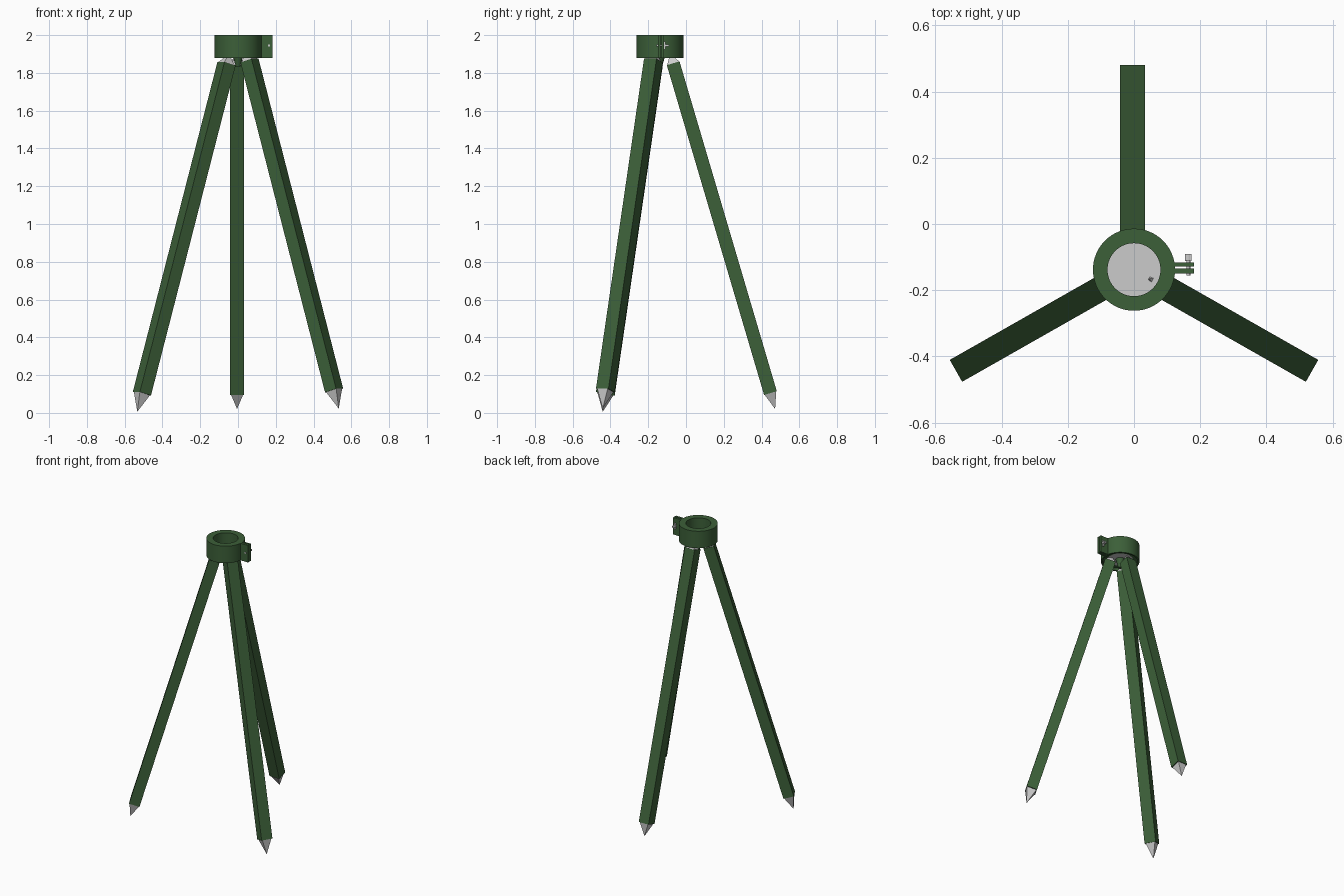
import bpy, bmesh, math
from mathutils import Matrix, Vector

if "Cube" in bpy.data.objects:
    bpy.data.objects.remove(bpy.data.objects["Cube"])

green = bpy.data.materials.new("green_paint")
green.diffuse_color = (0.045, 0.115, 0.04, 1)
green.use_nodes = True
green.node_tree.nodes["Principled BSDF"].inputs["Base Color"].default_value = green.diffuse_color
HUB = Vector((0, -0.138, 0))


def finish(name, bm, mat=None, smooth=False):
    bmesh.ops.recalc_face_normals(bm, faces=bm.faces)
    me = bpy.data.meshes.new(name)
    bm.to_mesh(me)
    bm.free()
    ob = bpy.data.objects.new(name, me)
    bpy.context.collection.objects.link(ob)
    if mat:
        me.materials.append(mat)
    if smooth:
        bpy.ops.object.select_all(action='DESELECT')
        ob.select_set(True)
        bpy.context.view_layer.objects.active = ob
        bpy.ops.object.shade_smooth_by_angle(angle=math.radians(35))
    return ob


def box(name, lo, hi, mat=None):
    lo, hi = Vector(lo), Vector(hi)
    bm = bmesh.new()
    bmesh.ops.create_cube(bm, size=1, matrix=Matrix.Translation((lo + hi) / 2)
                          @ Matrix.Diagonal((*(hi - lo), 1)))
    return finish(name, bm, mat)


def cone(name, r1, r2, depth, matrix, mat=None, sides=32):
    bm = bmesh.new()
    bmesh.ops.create_cone(bm, cap_ends=True, segments=sides, radius1=r1,
                          radius2=r2, depth=depth, matrix=matrix)
    return finish(name, bm, mat, smooth=True)


def lathe(name, profile, mat, steps=64):
    bm = bmesh.new()
    vs = [bm.verts.new((r, 0, z)) for r, z in profile]
    es = [bm.edges.new((vs[i - 1], vs[i])) for i in range(len(vs))]
    bmesh.ops.spin(bm, geom=vs + es, cent=(0, 0, 0), axis=(0, 0, 1),
                   angle=math.tau, steps=steps)
    bmesh.ops.remove_doubles(bm, verts=bm.verts, dist=1e-5)
    bmesh.ops.translate(bm, verts=bm.verts, vec=HUB)
    return finish(name, bm, mat, smooth=True)


def pyramid(name, base, length, half, frame):
    # square spike along local +z (or -z for a negative length)
    bm = bmesh.new()
    q = [bm.verts.new((base[0] + sx * half, sy * half, base[1]))
         for sx, sy in ((-1, -1), (1, -1), (1, 1), (-1, 1))]
    tip = bm.verts.new((base[0], 0, base[1] + length))
    bm.faces.new(q)
    for i in range(4):
        bm.faces.new((q[i - 1], q[i], tip))
    bm.transform(frame)
    return finish(name, bm)


# Socket ring, recessed underneath, with a grey floor
lathe("socket_ring", [(0.08, 2.0), (0.124, 2.0), (0.124, 1.88), (0.113, 1.88),
                      (0.113, 1.897), (0.08, 1.897)], green)
cone("socket_floor", 0.081, 0.081, 0.012, Matrix.Translation(HUB + Vector((0, 0, 1.903))), sides=64)
cone("centre_boss", 0.012, 0.03, 0.065, Matrix.Translation(HUB + Vector((0, 0, 1.867))), green)

# Legs: square bars with a ground spike and a tapered grey head
W, D = 0.076, 0.07
top, foot = Vector((0.070, 1.851)), Vector((0.585, 0.105))
axis = top - foot
L = axis.length
tilt = math.atan2(axis.x, axis.y)
for name, ang, lift, side, spike in (("back", 90, 0.0, 0.005, 0.088),
                                     ("left", 209.6, -0.003, 0.0, 0.1),
                                     ("right", 330.4, 0.014, 0.0, 0.1)):
    frame = (Matrix.Translation(HUB + Vector((0, 0, lift)))
             @ Matrix.Rotation(math.radians(ang), 4, 'Z')
             @ Matrix.Translation((foot.x, side, foot.y))
             @ Matrix.Rotation(tilt, 4, 'Y'))
    leg = box(name + "_leg", (-D / 2, -W / 2, 0), (D / 2, W / 2, L), green)
    leg.data.transform(frame)
    pyramid(name + "_spike", (0, 0), -spike, 0.032, frame)
    pyramid(name + "_leg_head", (0, L), 0.055, 0.033, frame)

# Clamp ears on the side of the ring
for name, y0, y1 in (("back", -0.129, -0.116), ("front", -0.149, -0.134)):
    box(name + "_clamp_ear", (0.11, y0, 1.88), (0.182, y1, 2.0), green)

# Clamp bolt and wing nut
BX, BZ = 0.164, 1.945
cone("clamp_bolt", 0.006, 0.006, 0.065, Matrix.Translation((BX, -0.123, BZ))
     @ Matrix.Rotation(math.pi / 2, 4, 'X'), sides=16)
box("wing_nut", (BX - 0.005, -0.116, BZ - 0.021), (BX + 0.005, -0.108, BZ + 0.021))
box("bolt_knob", (BX - 0.01, -0.112, BZ - 0.005), (BX + 0.01, -0.09, BZ + 0.005))
